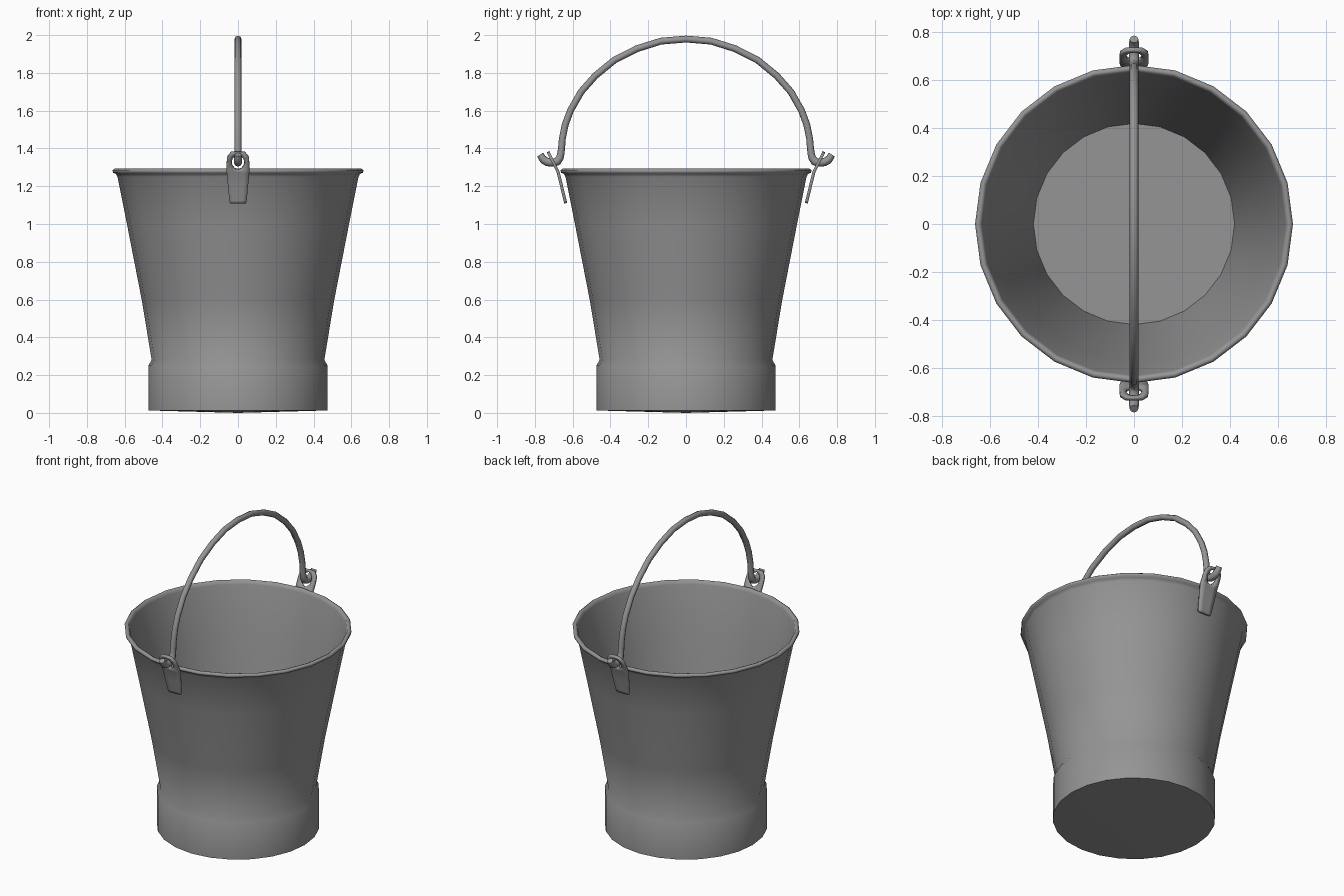
import bpy, bmesh, math

if "Cube" in bpy.data.objects:
    bpy.data.objects.remove(bpy.data.objects["Cube"])

SEG = 24
steel = bpy.data.materials.new("dark_steel")
steel.diffuse_color = (0.3, 0.3, 0.3, 1)
steel.use_nodes = True
steel.node_tree.nodes["Principled BSDF"].inputs["Base Color"].default_value = steel.diffuse_color


def smooth(ob, angle):
    bpy.ops.object.select_all(action='DESELECT')
    ob.select_set(True)
    bpy.context.view_layer.objects.active = ob
    bpy.ops.object.shade_smooth_by_angle(angle=math.radians(angle))


def finish(name, bm, angle):
    bmesh.ops.recalc_face_normals(bm, faces=bm.faces)
    me = bpy.data.meshes.new(name)
    bm.to_mesh(me)
    bm.free()
    me.materials.append(steel)
    ob = bpy.data.objects.new(name, me)
    bpy.context.collection.objects.link(ob)
    smooth(ob, angle)
    return ob


def lathe(name, profile):
    """Revolve (radius, z) points; both ends lie on the axis."""
    bm = bmesh.new()
    rings = []
    for r, z in profile:
        n = SEG if r > 0 else 1
        rings.append([bm.verts.new((r * math.cos(math.tau * i / SEG),
                                    r * math.sin(math.tau * i / SEG), z)) for i in range(n)])
    for a, b in zip(rings, rings[1:]):
        for i in range(SEG):
            j = (i + 1) % SEG
            quad = [a[i % len(a)], a[j % len(a)], b[j % len(b)], b[i % len(b)]]
            bm.faces.new(list(dict.fromkeys(quad)))
    return finish(name, bm, 65)


# Bucket shell: foot band, flared wall, rolled rim, inner wall and floor
lathe("bucket_body", [
    (0, 0.0), (0.475, 0.013), (0.475, 0.25), (0.457, 0.28),
    (0.51, 0.6), (0.588, 1.0), (0.638, 1.25), (0.647, 1.265), (0.662, 1.272),
    (0.664, 1.285), (0.652, 1.293), (0.64, 1.288), (0.634, 1.27),
    (0.577, 1.0), (0.499, 0.6), (0.447, 0.28), (0.42, 0.1), (0, 0.1)])


# Handle ears: bent plates with a round eye
def ear(name, side):
    bm = bmesh.new()

    def vert(x, z):
        if z < 1.275:
            y = 0.637 + (z - 1.11) * 0.04 / 0.165
        else:
            y = 0.677 + (z - 1.275) * 0.052 / 0.105
        return bm.verts.new((x, side * y, z))

    half = [(0, 1.383), (0.036, 1.38), (0.057, 1.355), (0.06, 1.325),
            (0.06, 1.275), (0.03, 1.275), (0, 1.275)]
    outline = half + [(-x, z) for x, z in half[-2:0:-1]]
    outer = [vert(*p) for p in outline]
    hole = [vert(0.034 * math.sin(math.tau * i / 12),
                 1.328 + 0.04 * math.cos(math.tau * i / 12)) for i in range(12)]
    for i in range(12):
        j = (i + 1) % 12
        bm.faces.new((outer[i], outer[j], hole[j], hole[i]))
    row = outer[4:9]
    for z, w in ((1.2, 0.053), (1.125, 0.046), (1.11, 0.042)):
        new = [vert(w * k, z) for k in (1, 0.5, 0, -0.5, -1)]
        for i in range(4):
            bm.faces.new((row[i], row[i + 1], new[i + 1], new[i]))
        row = new
    ob = finish(name, bm, 35)
    mod = ob.modifiers.new("thickness", 'SOLIDIFY')
    mod.thickness = 0.016
    mod.offset = 0


ear("front_ear", -1)
ear("back_ear", 1)

# Bail handle: half path (y, z, radius scale) mirrored, ends hooked through the ears
half = [(0.772, 1.368, 1.0), (0.752, 1.338, 1.2), (0.715, 1.325, 1.2), (0.68, 1.332, 1.2),
        (0.662, 1.375, 1.05), (0.655, 1.45, 1), (0.612, 1.6, 1), (0.48, 1.785, 1),
        (0.26, 1.928, 1)]
path = half + [(0, 1.979, 1)] + [(-y, z, r) for y, z, r in reversed(half)]
cu = bpy.data.curves.new("handle", 'CURVE')
cu.dimensions = '3D'
cu.resolution_u = 2
cu.bevel_depth = 0.018
cu.bevel_resolution = 2
cu.use_fill_caps = True
cu.materials.append(steel)
sp = cu.splines.new('BEZIER')
sp.bezier_points.add(len(path) - 1)
for p, (y, z, r) in zip(sp.bezier_points, path):
    p.co = (0, y, z)
    p.radius = r
    p.handle_left_type = p.handle_right_type = 'AUTO'
handle = bpy.data.objects.new("handle", cu)
bpy.context.collection.objects.link(handle)
bpy.ops.object.select_all(action='DESELECT')
handle.select_set(True)
bpy.context.view_layer.objects.active = handle
bpy.ops.object.convert(target='MESH')
smooth(bpy.context.view_layer.objects.active, 60)
